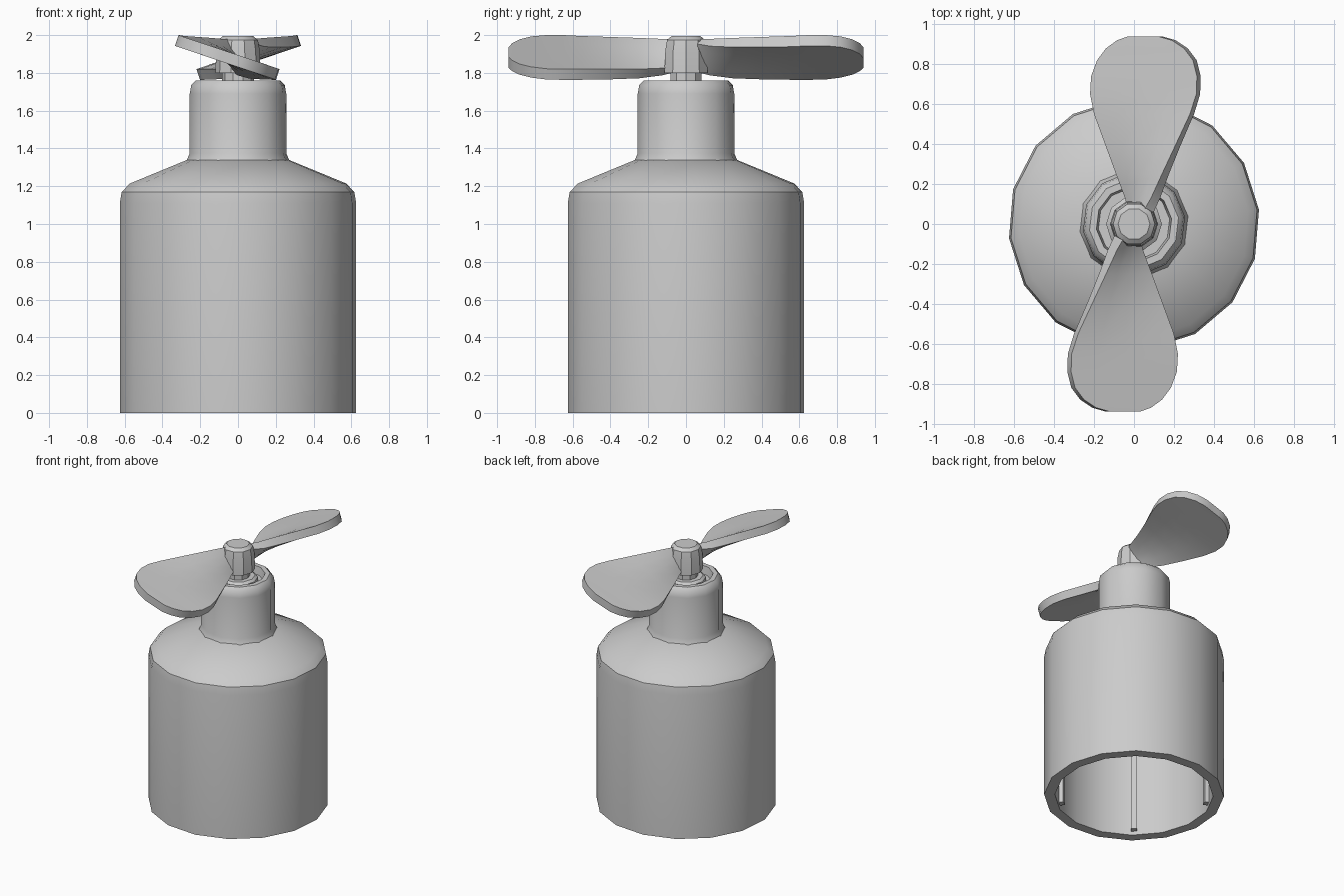
import bpy, bmesh, math
from mathutils import Matrix, Vector

old = bpy.data.objects.get("Cube")
if old:
    bpy.data.objects.remove(old, do_unlink=True)

grey = bpy.data.materials.new("plain grey")
grey.use_nodes = True
colour = (0.6, 0.6, 0.6, 1)
grey.diffuse_color = colour
grey.node_tree.nodes["Principled BSDF"].inputs["Base Color"].default_value = colour


def finish(bm, name, angle=35):
    bmesh.ops.recalc_face_normals(bm, faces=bm.faces)
    mesh = bpy.data.meshes.new(name)
    bm.to_mesh(mesh)
    bm.free()
    mesh.materials.append(grey)
    ob = bpy.data.objects.new(name, mesh)
    bpy.context.collection.objects.link(ob)
    bpy.ops.object.select_all(action="DESELECT")
    ob.select_set(True)
    bpy.context.view_layer.objects.active = ob
    bpy.ops.object.shade_smooth_by_angle(angle=math.radians(angle))
    return ob


def lathe(name, profile, sides, turn=0, closed=False, angle=35):
    """Revolve (radius, z) points; open profiles are capped at both ends."""
    bm = bmesh.new()
    rings = []
    for r, z in profile:
        rings.append([bm.verts.new((r * math.cos(a), r * math.sin(a), z))
                      for a in (turn + math.tau * i / sides for i in range(sides))])
    pairs = list(zip(rings, rings[1:]))
    if closed:
        pairs.append((rings[-1], rings[0]))
    else:
        bm.faces.new(rings[0])
        bm.faces.new(rings[-1])
    for a, b in pairs:
        for i in range(sides):
            j = (i + 1) % sides
            bm.faces.new((a[i], a[j], b[j], b[i]))
    return finish(bm, name, angle)


# Hollow housing, open underneath
lathe("housing", [(0.63, 0), (0.63, 1.11), (0.62, 1.17), (0.575, 1.215), (0.27, 1.34),
                  (0.2, 1.34), (0.2, 1.28), (0.5, 1.16), (0.555, 1.1), (0.555, 0)],
      16, math.radians(6.5), closed=True)

# Neck with a recessed top
lathe("neck", [(0.18, 1.3), (0.275, 1.335), (0.258, 1.375), (0.258, 1.69), (0.25, 1.735),
               (0.225, 1.76), (0.19, 1.76), (0.18, 1.7)], 12, math.radians(8))

# Motor shaft and propeller hub
lathe("motor_boss", [(0.14, 1.68), (0.14, 1.735), (0.12, 1.75)], 10)
lathe("shaft", [(0.085, 1.7), (0.085, 1.84)], 10)
lathe("hub", [(0.12, 1.8), (0.115, 1.92), (0.105, 1.975), (0.08, 1.995)], 10, angle=25)

# Upright ribs on the inside wall
for i in range(5):
    bm = bmesh.new()
    bmesh.ops.create_cube(bm, size=1)
    bm.transform(Matrix.Rotation(math.radians(14 + 72 * i), 4, "Z")
                 @ Matrix.Translation((0.54, 0, 0.57))
                 @ Matrix.Diagonal((0.05, 0.045, 1.08, 1)))
    finish(bm, f"inner_rib_{i + 1}")

# Twisted blade: rows of (y, low edge x, high edge x, low edge z, high edge z)
ROWS = [(0.06, -0.03, 0.045, 1.83, 1.98), (0.13, -0.045, 0.085, 1.825, 1.98),
        (0.25, -0.09, 0.14, 1.82, 1.985), (0.4, -0.145, 0.21, 1.82, 1.99),
        (0.55, -0.2, 0.28, 1.82, 1.995), (0.65, -0.22, 0.312, 1.82, 2.0),
        (0.74, -0.215, 0.315, 1.822, 2.0), (0.82, -0.185, 0.295, 1.832, 1.993),
        (0.88, -0.14, 0.25, 1.847, 1.978), (0.92, -0.085, 0.19, 1.866, 1.958),
        (0.94, -0.03, 0.12, 1.884, 1.934)]
THICK = 0.06
COLS = 4


def blade(name, turn):
    bm = bmesh.new()
    top, low = [], []
    for y, xl, xh, zl, zh in ROWS:
        a, b = Vector((xl, y, zl)), Vector((xh, y, zh))
        slope = (b - a).normalized()
        drop = Vector((slope.z, 0, -slope.x)) * THICK
        line = [a.lerp(b, k / COLS) for k in range(COLS + 1)]
        top.append([bm.verts.new(p) for p in line])
        low.append([bm.verts.new(p + drop) for p in line])
    for r in range(len(ROWS) - 1):
        for grid in (top, low):
            for k in range(COLS):
                bm.faces.new((grid[r][k], grid[r][k + 1], grid[r + 1][k + 1], grid[r + 1][k]))
        for k in (0, COLS):
            bm.faces.new((top[r][k], top[r + 1][k], low[r + 1][k], low[r][k]))
    for r in (0, -1):
        for k in range(COLS):
            bm.faces.new((top[r][k], top[r][k + 1], low[r][k + 1], low[r][k]))
    bm.transform(Matrix.Rotation(turn, 4, "Z"))
    finish(bm, name, 40)


blade("back_blade", 0)
blade("front_blade", math.pi)
